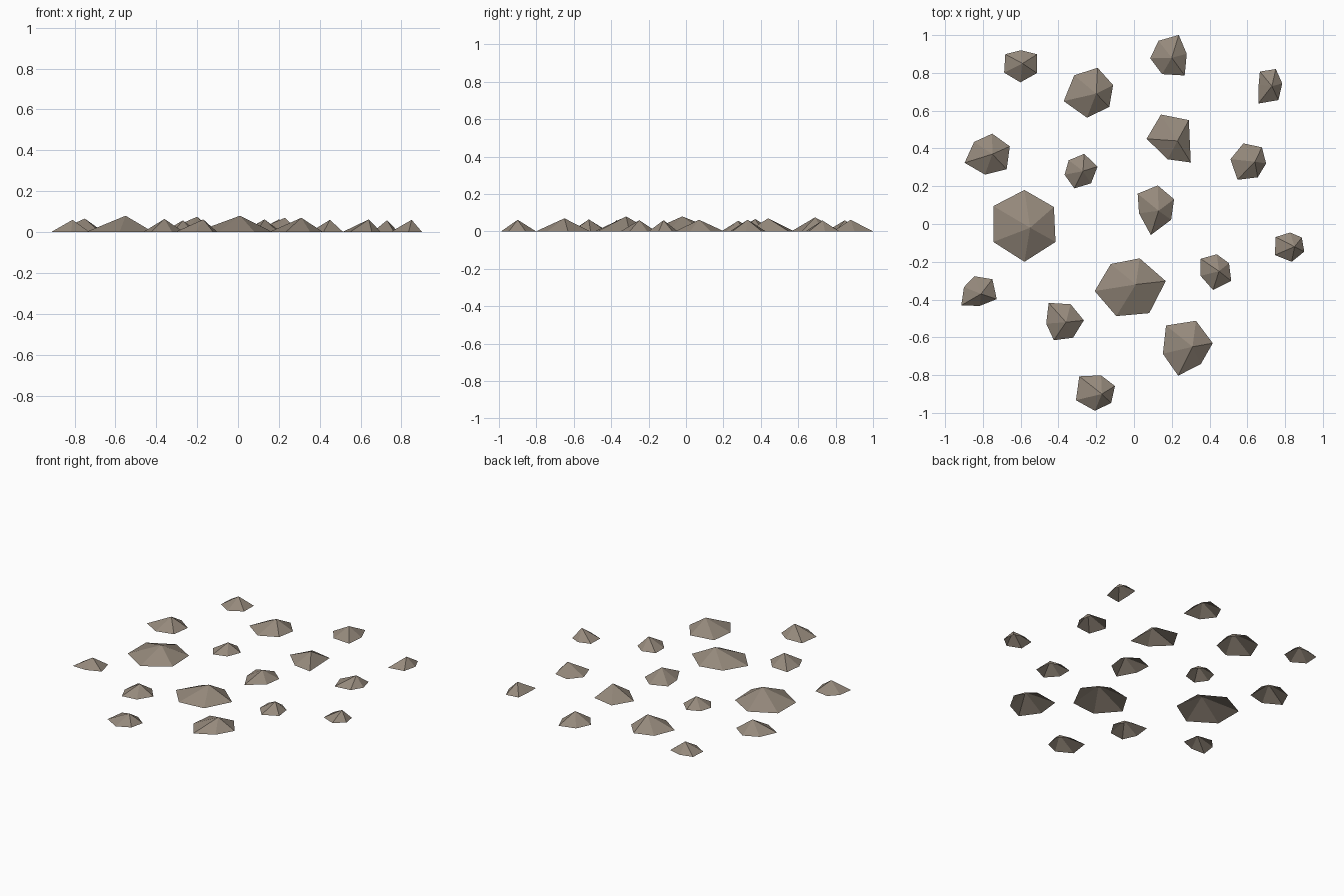
import bpy, bmesh
from math import radians, cos, sin

if "Cube" in bpy.data.objects:
    bpy.data.objects.remove(bpy.data.objects["Cube"], do_unlink=True)

# One stone colour for every rock
stone = bpy.data.materials.new("warm_grey_stone")
stone.use_nodes = True
stone_colour = (0.30, 0.25, 0.20, 1)
stone.diffuse_color = stone_colour
shader = stone.node_tree.nodes["Principled BSDF"]
shader.inputs["Base Color"].default_value = stone_colour
shader.inputs["Roughness"].default_value = 0.9


def rock(name, centre, turn, reach, peak, bearings=None):
    """Low faceted mound, open underneath.
    reach: distance of each base corner from the centre, in hundredths,
    going round evenly from the angle turn, unless bearings are given.
    peak: position of the summit."""
    step = 360 / len(reach)
    bearings = bearings or [turn + step * i for i in range(len(reach))]
    bm = bmesh.new()
    summit = bm.verts.new(peak)
    base = []
    for angle, distance in zip(bearings, reach):
        a, r = radians(angle), distance / 100
        base.append(bm.verts.new((centre[0] + r * cos(a), centre[1] + r * sin(a), 0)))
    for here, following in zip(base, base[1:] + base[:1]):
        bm.faces.new((here, following, summit))
    mesh = bpy.data.meshes.new(name)
    bm.to_mesh(mesh)
    bm.free()
    mesh.materials.append(stone)
    obj = bpy.data.objects.new(name, mesh)
    bpy.context.collection.objects.link(obj)
    return obj


# Large rocks
rock("large_rock_right", (-.58, 0), 30, (18, 18, 19, 19, 20, 19), (-.55, -.02, .08))
rock("large_rock_front", (-.03, -.33), 8, (20, 16, 15, 18, 17, 18), (.01, -.32, .08))

# Medium rocks
rock("medium_rock_back_right", (-.22, .7), 18, (11.5, 13, 13, 16, 14, 12), (-.2, .69, .075))
rock("medium_rock_back_left", (.2, .43), 0, (15, 16, 13.5, 9, 14.5), (.23, .44, .07),
     bearings=(53, 111, 171, 256, 314))
rock("medium_rock_front_left", (.28, -.66), 12, (14, 15.5, 16.5, 13, 15, 11), (.31, -.65, .07))
rock("medium_rock_centre", (.11, .09), 22, (11, 11.5, 11.5, 9, 15, 11), (.13, .07, .062))
rock("medium_rock_far_back", (.19, .89), 7, (9, 12, 10, 10.5, 10.5, 13), (.2, .88, .062))
rock("medium_rock_far_right", (-.77, .37), 20, (12, 11, 10, 13.5, 11, 12.5), (-.75, .37, .066))

# Small rocks along the back
rock("small_rock_back_right", (-.6, .85), 29, (10, 7, 9.5, 10, 10, 10), (-.59, .85, .06))
rock("small_rock_back_left", (.71, .74), 3, (7.5, 9, 8, 5, 11.5, 10), (.73, .73, .058))

# Small rocks across the middle
rock("small_rock_middle_right", (-.29, .28), 14, (10, 9.5, 8, 8, 9.5, 9), (-.27, .28, .057))
rock("small_rock_middle_left", (.62, .33), -7, (8, 9.5, 10.5, 11, 12, 9), (.64, .33, .062))
rock("small_rock_far_left", (.83, -.11), 33, (7, 6.5, 9, 10, 9, 8), (.85, -.12, .06))
rock("small_rock_inner_left", (.43, -.24), 24, (8, 8, 9.5, 8.5, 11, 10.5), (.45, -.25, .06))

# Small rocks along the front
rock("small_rock_far_right", (-.83, -.36), 40, (10.5, 8.5, 7.5, 11, 7.5, 11), (-.81, -.37, .06))
rock("small_rock_front_right", (-.38, -.52), 5, (11.5, 10.5, 12.5, 8.5, 10.5, 10), (-.36, -.52, .064))
rock("small_rock_front", (-.19, -.89), 20, (9.5, 9, 13, 12.5, 10, 9), (-.17, -.9, .062))
